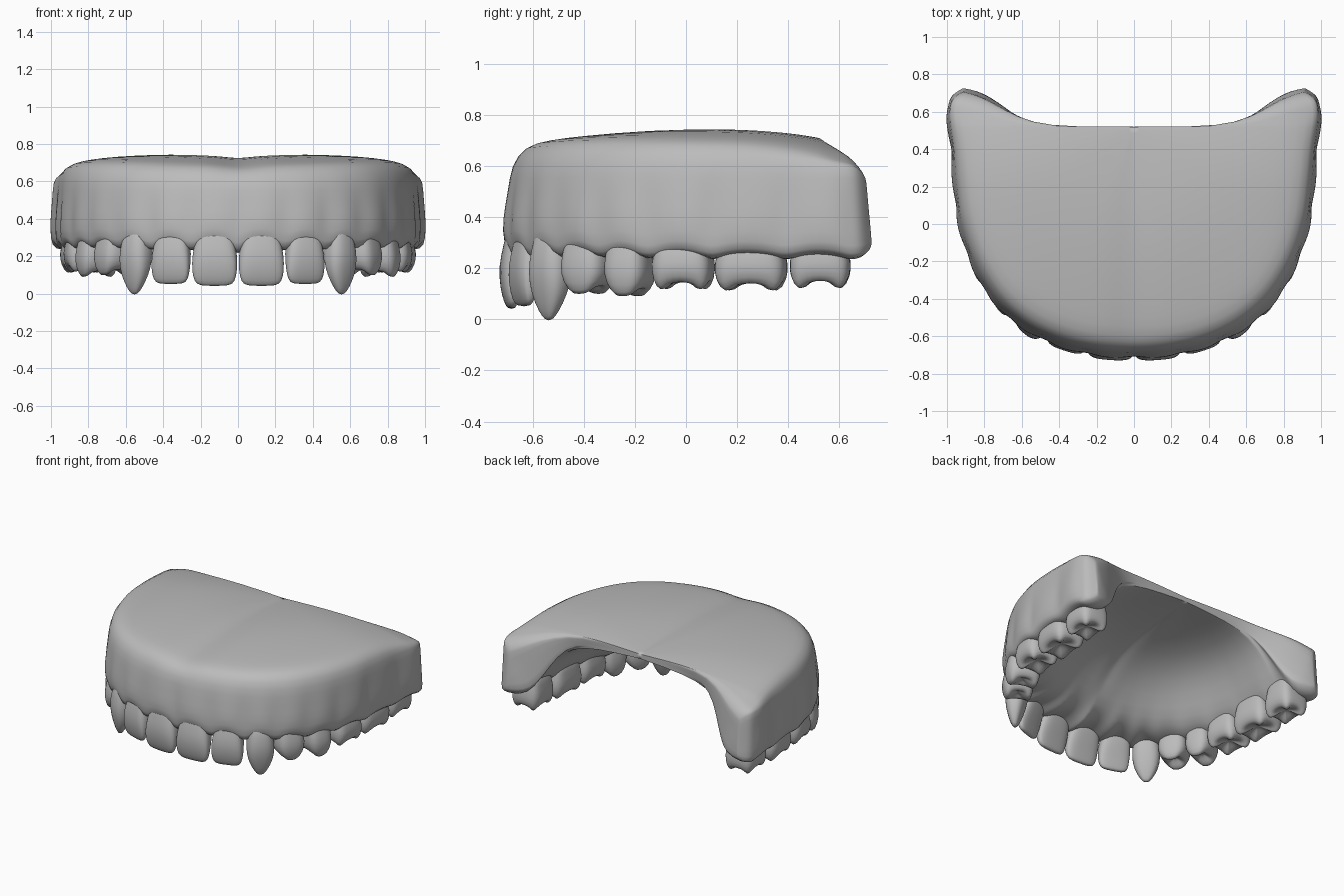
import bpy, bmesh, math
from mathutils import Vector

cube = bpy.data.objects.get("Cube")
if cube:
    bpy.data.objects.remove(cube)

grey = bpy.data.materials.new("plaster grey")
grey.use_nodes = True
tone = (0.5, 0.5, 0.5, 1)
grey.diffuse_color = tone
grey.node_tree.nodes["Principled BSDF"].inputs["Base Color"].default_value = tone


def finish(bm, name):
    bmesh.ops.recalc_face_normals(bm, faces=bm.faces)
    mesh = bpy.data.meshes.new(name)
    bm.to_mesh(mesh)
    bm.free()
    obj = bpy.data.objects.new(name, mesh)
    bpy.context.collection.objects.link(obj)
    mesh.materials.append(grey)
    mesh.shade_smooth()
    sub = obj.modifiers.new("rounding", "SUBSURF")
    sub.levels = sub.render_levels = 1


def spline(points, t):
    """Smooth curve through points, t from 0 to 1."""
    f = t * (len(points) - 1)
    i = min(int(f), len(points) - 2)
    f -= i
    p = [Vector(points[max(0, min(k, len(points) - 1))]) for k in range(i - 1, i + 3)]
    return 0.5 * (2 * p[1] + (p[2] - p[0]) * f + (2 * p[0] - 5 * p[1] + 4 * p[2] - p[3]) * f ** 2
                  + (3 * p[1] - p[0] - 3 * p[2] + p[3]) * f ** 3)


# Teeth of one side: name, x, y, outward angle, width, depth, tip height, kind
TEETH = [
    ("central_incisor", .123, -.652, 4, .245, .15, .04, "incisor"),
    ("lateral_incisor", .35, -.605, 18, .215, .15, .05, "incisor"),
    ("canine", .54, -.522, 42, .19, .165, -.005, "canine"),
    ("first_premolar", .66, -.38, 58, .205, .21, .09, "premolar"),
    ("second_premolar", .755, -.218, 68, .19, .23, .08, "premolar"),
    ("first_molar", .81, -.01, 82, .245, .25, .115, "molar"),
    ("second_molar", .83, .255, 85, .29, .25, .11, "molar"),
    ("third_molar", .84, .525, 88, .245, .23, .12, "molar"),
]
# Tooth rings: depth down the crown, width, thickness, outward shift, cusp
RINGS = {
    "incisor": [(0, .7, .7, -.1, 0), (.28, .84, .85, -.02, 0), (.52, .99, .82, .12, 0),
                (.76, 1, .54, .22, 0), (.93, .9, .32, .22, 0), (1, .66, .16, .2, 0)],
    "canine": [(0, .7, .7, -.1, 0), (.3, .88, .9, 0, 0), (.52, 1, .88, .07, 0),
               (.74, .85, .64, .1, 0), (.92, .45, .34, .12, 0), (1, .16, .12, .12, 0)],
    "premolar": [(0, .72, .7, -.05, 0), (.35, .86, .86, -.02, 0), (.6, 1, 1, 0, 0), (.82, .88, .92, 0, .3),
                 (.95, .55, .72, 0, 1), (.88, .35, .4, 0, .6), (.82, .12, .1, 0, 0)],
    "molar": [(0, .72, .7, -.05, 0), (.35, .86, .84, -.02, 0), (.62, 1, 1, 0, 0), (.86, .96, .9, 0, .5),
              (.97, .8, .7, 0, 1), (.9, .45, .4, 0, .6), (.82, .12, .1, 0, 0)],
}
ROOT_Z, SEGS = .39, 24


def build_tooth(name, x, y, angle, width, depth, tip, kind, side):
    a = math.radians(angle)
    out, along = Vector((math.sin(a), -math.cos(a), 0)), Vector((math.cos(a), math.sin(a), 0))
    power = {"canine": .8, "molar": .52}.get(kind, .65)
    bm, rows = bmesh.new(), []
    for t, w, d, shift, cusp in RINGS[kind]:
        row = []
        for k in range(SEGS):
            q = 2 * math.pi * k / SEGS
            c, s = math.cos(q), math.sin(q)
            px = math.copysign(abs(c) ** power, c) * width * w / 2
            py = math.copysign(abs(s) ** power, s) * depth * d / 2 + shift * depth
            wave = -math.cos(4 * q) if kind == "molar" else -math.cos(2 * q)
            p = Vector((x, y, ROOT_Z + (tip - ROOT_Z) * t - .02 * cusp * wave)) + along * px + out * py
            p.x *= side
            row.append(bm.verts.new(p))
        rows.append(row)
    for r0, r1 in zip(rows, rows[1:]):
        for k in range(SEGS):
            n = (k + 1) % SEGS
            bm.faces.new((r0[k], r0[n], r1[n], r1[k]))
    bm.faces.new(rows[0])
    bm.faces.new(rows[-1])
    finish(bm, ("left_" if side > 0 else "right_") + name)


for tooth in TEETH:
    for side in (1, -1):
        build_tooth(*tooth, side)

# Gum base: rings shrinking from the arch outline to the rear middle of the palate
ARCH = [(0, -.715), (.2, -.703), (.4, -.655), (.59, -.562), (.75, -.42), (.87, -.22),
        (.94, 0), (.965, .2), (.98, .4), (1, .58), (.985, .68), (.92, .73)]
# Section from top middle, over the rim, under the ridge, to the vault:
# scale, height, extra height of the vault towards the rear
SECTION = [(0, None, 0), (.03, None, 0), (.35, None, 0), (.6, None, 0), (.78, None, 0),
           (.87, None, 0), (.935, None, 0), (.975, .605, 0), (.985, .5, 0), (1, .39, 0),
           (1, .3, 0), (.975, .262, 0), (.9, .255, 0), (.82, .262, .005), (.745, .31, .04),
           (.665, .42, .1), (.54, .545, .09), (.35, .625, .035), (.03, .665, 0), (0, .665, 0)]
BACK, HALF = .52, 56
RIM_TOP = 6


def top_height(x, y):
    slope = .1 if y < .15 else .25
    return .748 - slope * (y - .15) ** 2 - .08 * abs(x) ** 4 - .015 * math.exp(-(x / .12) ** 2)


def root_bulge(p):
    """1 on the middle line of a tooth, 0 between teeth."""
    best = 0
    for _, x, y, angle, width, *_ in TEETH:
        a = math.radians(angle)
        d = (abs(p.x) - x) * math.cos(a) + (p.y - y) * math.sin(a)
        if (Vector((abs(p.x), p.y)) - Vector((x, y))).length < .3:
            best = max(best, 1 - min(1, abs(d) / (width * .5)) ** 2)
    return best


def gum_point(u, index):
    scale, z, lift = SECTION[index]
    rim = spline(ARCH, abs(u))
    if scale > .93:
        scale = 1 - (1 - scale) * (1 - .6 * abs(u))
    x, dy = rim.x * scale * (1 if u >= 0 else -1), rim.y - BACK
    if dy > 0:
        f = max(0, min(1, (scale - .5) / .48))
        y = BACK + dy * f * f * (3 - 2 * f)
    else:
        y = BACK + dy * scale
    p = Vector((x, y, 0))
    if z is None:
        p.z = top_height(x, y) - (.008 if index == RIM_TOP else 0)
    else:
        p.z = z + lift * u * u
        b = root_bulge(p)
        front = max(0, 1 - abs(u) * 1.5)
        wall = index - RIM_TOP - 2
        if 0 <= wall <= 3:
            p += Vector((x, y - .1, 0)).normalized() * (.007, .016, .01, .0)[wall] * (b - .5)
        if 2 <= wall <= 5:
            p.z += (.02 + .035 * front) * (b - .55 - .35 * front) - .015 * (1 - front)
        if index >= count - 5:
            # shallow groove along the middle of the palate
            p.z += .01 * math.exp(-(x / .05) ** 2) * min(1, scale * 2)
    # rear walls lean forward towards the top
    if dy > 0:
        p.y -= max(0, p.z - .3) * .07 * max(0, min(1, (p.y - BACK) / .1))
    return p


count = len(SECTION)
bm = bmesh.new()
points = [[gum_point(j / HALF, i) for i in range(count)] for j in range(-HALF, HALF + 1)]
# round the rear edges by drawing the last rings together
SOFT = 8
for k in range(SOFT):
    for row in (points[k], points[-1 - k]):
        for i in range(count // 2):
            top, low = row[i], row[count - 1 - i]
            pull = (top.z - low.z) * .2 * (1 - k / SOFT) ** 2.5
            top.z -= pull
            low.z += pull
grid = [[bm.verts.new(p) for p in row] for row in points]
for a, b in zip(grid, grid[1:]):
    for i in range(count - 1):
        bm.faces.new((a[i], a[i + 1], b[i + 1], b[i]))
for end in (grid[0], grid[-1]):
    for i in range(count // 2 - 1):
        bm.faces.new((end[i], end[i + 1], end[count - 2 - i], end[count - 1 - i]))
# gather each palate middle into one point
for i in (0, count - 1):
    bmesh.ops.pointmerge(bm, verts=[row[i] for row in grid], merge_co=points[HALF][i])
finish(bm, "gum_and_palate")
